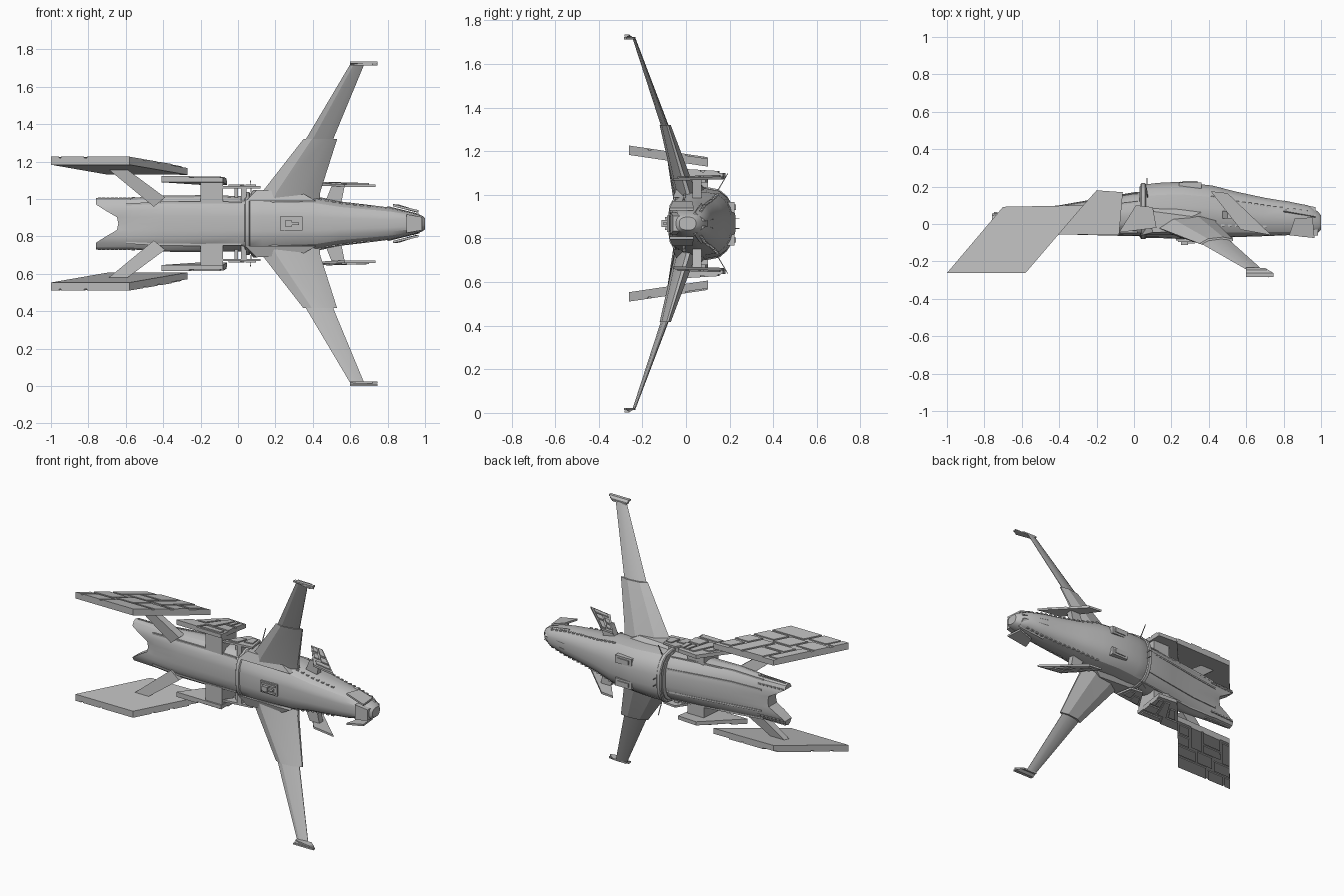
import bpy, bmesh, math
from mathutils import Vector

if "Cube" in bpy.data.objects:
    bpy.data.objects.remove(bpy.data.objects["Cube"])

MID = 0.868  # height of the symmetry plane; w is the offset from it

grey = bpy.data.materials.new("hull_grey")
grey.use_nodes = True
grey.diffuse_color = (0.5, 0.5, 0.5, 1)
bsdf = next(n for n in grey.node_tree.nodes if n.type == 'BSDF_PRINCIPLED')
bsdf.inputs["Base Color"].default_value = (0.5, 0.5, 0.5, 1)


def make(name, verts, faces, smooth=None):
    """Mesh object from (x, y, w) points."""
    bm = bmesh.new()
    vs = [bm.verts.new((x, y, w + MID)) for x, y, w in verts]
    for f in faces:
        bm.faces.new([vs[i] for i in f])
    bmesh.ops.recalc_face_normals(bm, faces=bm.faces)
    me = bpy.data.meshes.new(name)
    bm.to_mesh(me)
    bm.free()
    ob = bpy.data.objects.new(name, me)
    bpy.context.collection.objects.link(ob)
    me.materials.append(grey)
    if smooth:
        bpy.ops.object.select_all(action='DESELECT')
        ob.select_set(True)
        bpy.context.view_layer.objects.active = ob
        bpy.ops.object.shade_smooth_by_angle(angle=math.radians(smooth))
    return ob


def loft(rings, caps=True):
    """Points and faces joining a list of equal rings."""
    n = len(rings[0])
    verts = [p for r in rings for p in r]
    faces = [(k * n + i, k * n + (i + 1) % n, (k + 1) * n + (i + 1) % n, (k + 1) * n + i)
             for k in range(len(rings) - 1) for i in range(n)]
    if caps:
        faces += [tuple(range(n)), tuple(range(len(verts) - n, len(verts)))]
    return verts, faces


def pair(name, solids, smooth=None):
    """Upper and mirrored lower object made from several lofted solids."""
    for prefix, s in (("upper_", 1), ("lower_", -1)):
        verts, faces = [], []
        for rings in solids:
            v, f = loft(rings)
            faces += [tuple(i + len(verts) for i in q) for q in f]
            verts += [(x, y, w * s) for x, y, w in v]
        make(prefix + name, verts, faces, smooth)


def box(x0, x1, y0, y1, w0, w1):
    return [[(x0, y0, w), (x1, y0, w), (x1, y1, w), (x0, y1, w)] for w in (w0, w1)]


def slab(outline, base, slope, thick):
    """Flat plate whose offset changes along y."""
    return [[(x, y, base + slope * y + d) for x, y in outline] for d in (0, thick)]


def patch(quad, u0, u1, v0, v1):
    """Part of a quad given by fractions along its two directions."""
    a, b, c, d = (Vector(p) for p in quad)
    at = lambda u, v: tuple(a.lerp(b, u).lerp(d.lerp(c, u), v))
    return [at(u0, v0), at(u1, v0), at(u1, v1), at(u0, v1)]


# ---- Hull: half profile as (width, height) fractions, from belly to back
PROFILE = [(0, 0), (.25, 0), (.5, .02), (.75, .1), (.93, .25), (1, .45),
           (1, .58), (.93, .78), (.75, .9), (.5, .97), (.25, 1), (0, 1)]
REAR = [(-.76, -.02, .065, .137), (-.58, -.04, .08, .137), (-.4, -.055, .1, .15),
        (-.2, -.06, .135, .152), (.0, -.065, .17, .148), (.05, -.065, .17, .148)]
FORE = [(.03, -.07, .2, .15), (.05, -.075, .21, .16), (.13, -.075, .22, .16),
        (.25, -.08, .226, .152), (.42, -.075, .205, .145), (.55, -.07, .172, .118),
        (.7, -.065, .14, .1), (.82, -.06, .12, .085), (.93, -.055, .1, .06),
        (.985, -.045, .065, .042), (1.0, -.03, .045, .03)]


def ring(x, lo, hi, hw, tail=False):
    half = [(hw * a, lo + (hi - lo) * b) for a, b in PROFILE]
    full = half + [(-w, y) for w, y in half[-2:0:-1]]
    notch = lambda w: .12 * (1 - min(1, max(0, (abs(w) - .03) / .07))) if tail else 0
    return [(x + notch(w), y, w) for w, y in full]


def hull_point(x, i):
    """Point on the hull at station x along profile line i."""
    rows = REAR if x < .04 else FORE
    for p, q in zip(rows, rows[1:]):
        if p[0] <= x <= q[0]:
            t = (x - p[0]) / (q[0] - p[0])
            _, lo, hi, hw = (m + (n - m) * t for m, n in zip(p, q))
            return hw * PROFILE[i][0], lo + (hi - lo) * PROFILE[i][1]


# Rear hull with a swallow tail
v, f = loft([ring(*r, tail=(k == 0)) for k, r in enumerate(REAR)], caps=False)
for i in range(5):
    f.append((i, i + 1, 10 - i, 11 - i))
    f.append(((22 - i) % 22, 21 - i, 12 + i, 11 + i))
make("rear_hull", v, f, 25)
v, f = loft([ring(*r) for r in FORE])
make("front_hull", v, f, 25)

# Raised collar between the two hull halves
v, f = loft([ring(x, -.075 - d, .212 + d, .162 + d)
             for x, d in ((.035, 0), (.04, .006), (.06, .006), (.065, 0))])
make("hull_collar", v, f, 25)

# Rows of small lights and vents along the hull
studs = []
for x0, x1, n, i in ((.42, .92, 16, 7), (.4, .7, 9, 4), (-.74, -.56, 9, 6), (-.74, -.58, 7, 8)):
    for k in range(n):
        x = x0 + (x1 - x0) * k / (n - 1)
        w, y = hull_point(x, i)
        studs.append(box(x - .009, x + .009, y - .006, y + .006, w - .006, w + .004))
pair("hull_studs", studs)

# Ribs running along the rear back and flank
for i, nm in ((9, "back_rib"), (7, "shoulder_rib"), (3, "belly_rib")):
    path = [(x, *hull_point(x, i)) for x in (-.6, -.4, -.2, .02)]
    pair(nm, [[[(x, y - .006, w - .006), (x, y + .004, w - .006),
                (x, y + .004, w + .005), (x, y - .006, w + .005)] for x, w, y in path]])

# Hatches on the back
w, y = hull_point(.3, 9)
pair("back_hatch", [box(.24, .36, y - .02, y + .012, w - .025, w + .025),
                    box(.26, .34, y - .02, y + .018, w - .012, w + .012)])

# Belly turret
v, f = loft(box(.225, .345, -.088, -.06, -.038, .038))
make("turret_base", v, f)
for nm, b in (("turret_rim_upper", box(.235, .335, -.096, -.08, .018, .03)),
              ("turret_rim_lower", box(.235, .335, -.096, -.08, -.03, -.018)),
              ("turret_block", box(.25, .29, -.112, -.08, -.016, .016)),
              ("turret_barrel", box(.29, .325, -.104, -.09, -.007, .007))):
    make(nm, *loft(b))

# ---- Swept wings: (w, rear x, rear y, front x, front y, thickness)
def wing_ring(w, xr, yr, xf, yf, t):
    pts = [(0, 0), (.25, -.5), (.7, -.5), (1, -.1), (1, .1), (.7, .5), (.25, .5)]
    return [(xr + (xf - xr) * u, yr + (yf - yr) * u + t * h, w) for u, h in pts]


pair("inner_wing", [[wing_ring(.06, .07, 0, .43, .03, .1),
                     wing_ring(.17, .13, -.02, .44, .0, .085),
                     wing_ring(.452, .35, -.105, .53, -.085, .042)]], 20)
pair("outer_wing", [[wing_ring(.43, .35, -.1, .5, -.08, .028),
                     wing_ring(.852, .6, -.243, .675, -.235, .01)]], 20)
pair("wing_tip", [[[(.6, -.262, w), (.72, -.285, w), (.745, -.272, w), (.7, -.235, w), (.6, -.232, w)]
                   for w in (.845, .855)],
                  box(.6, .745, -.283, -.262, .857, .867),
                  [[(.6, -.283, .867), (.745, -.283, .867), (.745, -.262, .867), (.6, -.262, .867)],
                   [(.6, -.262, .848), (.7, -.262, .848), (.7, -.235, .848), (.6, -.235, .848)]]])
# Wing root fairing
pair("wing_root", [[[(.04, -.06, .12), (.42, -.06, .12), (.42, .09, .12), (.04, .12, .12)],
                    [(.1, -.045, .18), (.33, -.04, .17), (.31, .04, .17), (.08, .07, .18)]]])

# ---- Large tail plates with raised tiles
TAIL = [(-1, -.262), (-.58, -.262), (-.27, .1), (-.7, .092)]
pair("tail_plate", [slab(TAIL, .276, -.148, .036)])
TILES = [(0, .1, 0, .2), (.13, .42, 0, .2), (.46, 1, 0, .24), (0, .3, .25, .46),
         (.34, .62, .28, .52), (.66, 1, .28, .48), (0, .14, .5, .95), (.18, .5, .56, .72),
         (.18, .5, .76, 1), (.54, .74, .56, 1), (.78, 1, .53, .72), (.78, .96, .77, .95)]
pair("tail_tiles", [slab(patch(TAIL, *t), .31, -.148, .009) for t in TILES])
# Slanted struts carrying the tail plates
pair("tail_strut", [[[(-.45, -.055, .09), (-.39, -.055, .14), (-.39, .0, .14), (-.45, .0, .09)],
                     [(-.69, -.085, .288), (-.59, -.085, .288), (-.59, -.045, .288), (-.69, -.045, .288)]]])

# ---- Middle plates
MIDP = [(-.41, -.055), (-.08, -.06), (-.06, .17), (-.2, .18)]
pair("middle_plate", [slab(MIDP, .218, -.06, .024)])
pair("middle_tiles", [slab(patch(MIDP, *t), .24, -.06, .01) for t in
                      ((0, .45, 0, .3), (.5, .95, .05, .2), (.1, .3, .36, .7), (.36, .6, .3, .9),
                       (.66, 1, .28, .55), (.66, .8, .62, .9), (.85, 1, .62, .9))])
pair("middle_mount", [box(-.2, -.08, -.05, .1, .11, .225)])

# ---- Small plates beside the collar
SIDE = [(-.08, -.045), (.12, -.02), (.1, .09), (.01, .1)]
pair("side_plate", [slab(SIDE, .188, 0, .013)])
pair("side_tiles", [slab(patch(SIDE, *t), .199, 0, .009) for t in
                    ((.1, .45, .1, .6), (.55, .9, .3, .85))])
pair("side_mount", [box(.015, .045, -.03, .06, .12, .19), box(-.02, .0, .0, .05, .12, .19)])

# ---- Forward plates
FRONT = [(.41, .175), (.5, .165), (.735, -.06), (.57, -.03)]
pair("forward_plate", [slab(FRONT, .198, .03, .013)])
pair("forward_tiles", [slab(patch(FRONT, *t), .209, .03, .009) for t in
                       ((.1, .45, .1, .3), (.55, .9, .05, .4), (.1, .4, .4, .62),
                        (.5, .9, .48, .7), (.15, .9, .76, .92))])
pair("forward_mount", [[[(.46, .03, .1), (.55, .03, .1), (.55, .07, .1), (.46, .07, .1)],
                        [(.5, .03, .2), (.57, .03, .2), (.57, .07, .2), (.5, .07, .2)]]])

# ---- Nose: cheek plates, brow plates and snout
pair("cheek_plate", [[[(.83, -.06, .092), (.965, -.075, .06), (.955, .035, .06), (.86, .03, .09)],
                      [(.83, -.06, .104), (.965, -.075, .072), (.955, .035, .072), (.86, .03, .102)]]])
pair("brow_plate", [[[(.8, .1, .02), (.97, .065, .012), (.97, .03, .042), (.8, .06, .08)],
                     [(.8, .126, .02), (.97, .09, .012), (.97, .04, .052), (.8, .07, .094)]]])
make("snout", *loft([[(x, y0, -w), (x, y0, w), (x, y1, w), (x, y1, -w)]
                     for x, y0, y1, w in ((.9, -.07, .02, .05), (.985, -.06, .03, .035))]))

# Thin antennae near the collar
pair("antenna", [[[(.07 + a, .13 + b, .13) for a, b in ((0, 0), (.006, 0), (.006, .006), (0, .006))],
                  [(.065 + a, .19 + b, .23) for a, b in ((0, 0), (.004, 0), (.004, .004), (0, .004))]],
                 box(.067, .071, .18, .245, .02, .024)])
